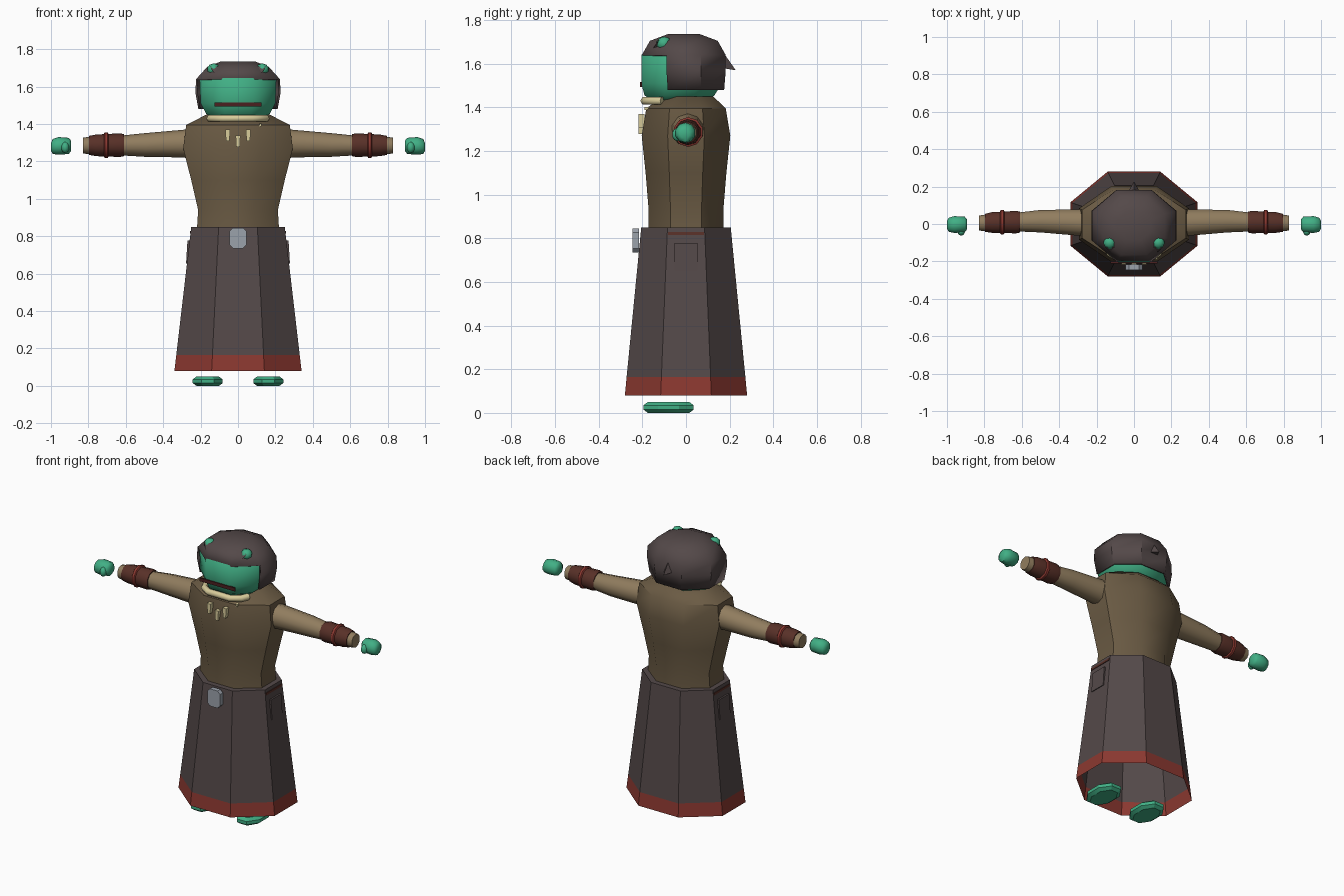
import bpy, bmesh, math
from mathutils import Vector, Matrix

cube = bpy.data.objects.get("Cube")
if cube:
    bpy.data.objects.remove(cube, do_unlink=True)


def material(name, r, g, b):
    m = bpy.data.materials.new(name)
    m.use_nodes = True
    m.diffuse_color = (r, g, b, 1)
    m.node_tree.nodes["Principled BSDF"].inputs["Base Color"].default_value = (r, g, b, 1)
    return m


CLOTH = material("charcoal cloth", .088, .066, .066)
HEM = material("red trim", .26, .04, .03)
TUNIC = material("brown tunic", .147, .105, .058)
SLEEVE = material("tan sleeve", .283, .205, .114)
SKIN = material("green skin", .053, .43, .235)
LEATHER = material("dark leather", .098, .03, .021)
BONE = material("bone", .70, .61, .33)
METAL = material("grey metal", .33, .36, .41)
MOUTH = material("dark mouth", .07, .014, .014)


def finish(name, bm, mats, angle=30):
    bmesh.ops.recalc_face_normals(bm, faces=bm.faces)
    me = bpy.data.meshes.new(name)
    bm.to_mesh(me)
    bm.free()
    for m in mats:
        me.materials.append(m)
    me.shade_smooth()
    me.set_sharp_from_angle(angle=math.radians(angle))
    ob = bpy.data.objects.new(name, me)
    bpy.context.scene.collection.objects.link(ob)
    return ob


def loft_bm(rings, axis="z", sides=8, caps=(True, True)):
    """Rings are (position, half width, half depth, offset a, offset b); flats face the axes."""
    bm = bmesh.new()
    loops = []
    for p, ra, rb, oa, ob in rings:
        k = 1 / math.cos(math.pi / sides)
        loop = []
        for i in range(sides):
            t = 2 * math.pi * (i + .5) / sides
            a, b = oa + ra * k * math.cos(t), ob + rb * k * math.sin(t)
            loop.append(bm.verts.new((a, b, p) if axis == "z" else (p, a, b)))
        loops.append(loop)
    for lo, hi in zip(loops, loops[1:]):
        for i in range(sides):
            j = (i + 1) % sides
            bm.faces.new((lo[i], lo[j], hi[j], hi[i]))
    for use, loop in zip(caps, (loops[0], loops[-1])):
        if use:
            bm.faces.new(loop)
    return bm


def loft(name, rings, mat, axis="z", sides=8, angle=30):
    return finish(name, loft_bm(rings, axis, sides), [mat], angle)


def box(name, mat, center, size, bevel=0, tilt=0):
    bm = bmesh.new()
    bmesh.ops.create_cube(bm, size=1)
    bm.transform(Matrix.Translation(center) @ Matrix.Rotation(tilt, 4, "Y")
                 @ Matrix.Diagonal((*size, 1)))
    if bevel:
        edges = [e for e in bm.edges if abs(e.verts[0].co.y - e.verts[1].co.y) > size[1] / 2]
        bmesh.ops.bevel(bm, geom=edges, offset=bevel, segments=1, affect="EDGES")
    return finish(name, bm, [mat])


def ball(name, mat, center, size):
    bm = bmesh.new()
    bmesh.ops.create_uvsphere(bm, u_segments=8, v_segments=5, radius=1)
    bm.transform(Matrix.Translation(center) @ Matrix.Diagonal((*size, 1)))
    return finish(name, bm, [mat], 50)


def spike(name, mat, points):
    bm = bmesh.new()
    bmesh.ops.convex_hull(bm, input=[bm.verts.new(p) for p in points])
    return finish(name, bm, [mat])


# Hollow robe skirt with a red hem
bm = loft_bm([(.08, .34, .28, 0, 0), (.165, .33, .272, 0, 0), (.85, .25, .205, 0, 0)],
             caps=(False, True))
for f in bm.faces:
    f.material_index = int(f.calc_center_median().z < .165)
finish("skirt", bm, [CLOTH, HEM])

# Tunic
loft("tunic", [(.83, .22, .172, 0, 0), (.94, .213, .172, 0, 0), (1.1, .25, .185, 0, 0),
               (1.27, .293, .203, 0, 0), (1.395, .277, .182, 0, 0),
               (1.45, .17, .115, 0, .01)], TUNIC, angle=42)

# Head and face
loft("head", [(1.42, .12, .11, 0, -.03), (1.455, .17, .16, 0, -.03), (1.51, .2, .185, 0, -.02),
              (1.64, .205, .185, 0, -.02), (1.69, .15, .14, 0, -.01)], SKIN, angle=50)
box("mouth", MOUTH, (0, -.206, 1.505), (.25, .009, .022))

# Hood, open at the face
bm = loft_bm([(1.48, .212, .183, 0, -.008), (1.57, .228, .192, 0, -.01),
              (1.64, .224, .192, 0, -.01), (1.705, .165, .155, 0, -.01),
              (1.735, .09, .075, 0, -.01)], caps=(False, True))
face_opening = [f for f in bm.faces
                if f.calc_center_median().y < -.08 and f.calc_center_median().z < 1.64]
bmesh.ops.delete(bm, geom=face_opening, context="FACES")
hood = finish("hood", bm, [CLOTH], 40)
thick = hood.modifiers.new("thickness", "SOLIDIFY")
thick.thickness = .012
thick.offset = -1
spike("hood_tail", CLOTH, [(0, .13, 1.71), (-.035, .165, 1.58), (.035, .165, 1.58),
                           (0, .228, 1.57)])

# Collar across the throat
path = bpy.data.curves.new("collar", "CURVE")
path.dimensions = "3D"
path.bevel_depth = .02
path.bevel_resolution = 1
path.use_fill_caps = True
line = path.splines.new("POLY")
collar_points = [(-.15, -.11), (-.13, -.155), (-.075, -.19), (.075, -.19), (.13, -.155), (.15, -.11)]
line.points.add(len(collar_points) - 1)
for p, (x, y) in zip(line.points, collar_points):
    p.co = (x, y, 1.43, 1)
path.materials.append(BONE)
bpy.context.scene.collection.objects.link(bpy.data.objects.new("collar", path))

# Hanging fangs
for i, (x, z) in enumerate([(-.055, 1.34), (0, 1.31), (.055, 1.34)]):
    spike("fang_%d" % (i + 1), BONE,
          [(x + dx, y, z + dz) for dx, dz in ((-.013, .03), (.013, .03), (-.009, -.032), (.009, -.032))
           for y in (-.217, -.19)])
box("collar_bead", BONE, (.12, -.18, 1.395), (.012, .02, .014))

# Buckle
box("buckle", METAL, (0, -.231, .79), (.09, .03, .11), bevel=.018)

# Paired parts
for side, s in (("left", 1), ("right", -1)):
    def along(name, rings, mat, angle=50):
        loft(side + name, [(s * x, r, r, y, z) for x, r, y, z in rings], mat, "x", 10, angle)

    along("_sleeve", [(.24, .076, .008, 1.295), (.3, .07, .008, 1.295), (.5, .06, .015, 1.288),
                      (.64, .049, .01, 1.285)], SLEEVE)
    along("_wrist", [(.78, .046, .006, 1.285), (.83, .04, .005, 1.285)], SLEEVE)
    along("_bracer", [(.61, .056, .01, 1.287), (.63, .06, .01, 1.287), (.76, .055, .008, 1.286),
                      (.797, .048, .006, 1.286)], LEATHER)
    along("_bracer_band", [(.692, .058, .01, 1.287), (.697, .065, .01, 1.287),
                           (.712, .065, .01, 1.287), (.717, .058, .01, 1.287)], HEM)
    along("_hand", [(.892, .026, -.002, 1.283), (.905, .041, -.002, 1.283),
                    (.96, .045, -.003, 1.283), (.99, .038, -.004, 1.28),
                    (1, .02, -.005, 1.278)], SKIN)
    ball(side + "_thumb", SKIN, (s * .924, -.04, 1.275), (.022, .024, .03))

    # Foot
    loft(side + "_foot", [(z, .08 - d, .115 - d, s * .162, -.08)
                          for z, d in ((0, .02), (.015, 0), (.035, 0), (.05, .02))], SKIN)

    # Ear stub poking through the hood, with a dark point in front
    ball(side + "_ear", SKIN, (s * .13, -.1, 1.692), (.036, .036, .032))
    spike(side + "_ear_point", CLOTH, [(s * .105, -.125, 1.708), (s * .15, -.125, 1.708),
                                       (s * .13, -.09, 1.69), (s * .128, -.15, 1.672)])

    # Pouch and belt strip on the hip
    box(side + "_pouch", CLOTH, (s * .263, 0, .715), (.022, .105, .125), tilt=-s * .06)
    box(side + "_belt_strip", LEATHER, (s * .253, 0, .822), (.008, .165, .014), tilt=-s * .11)
